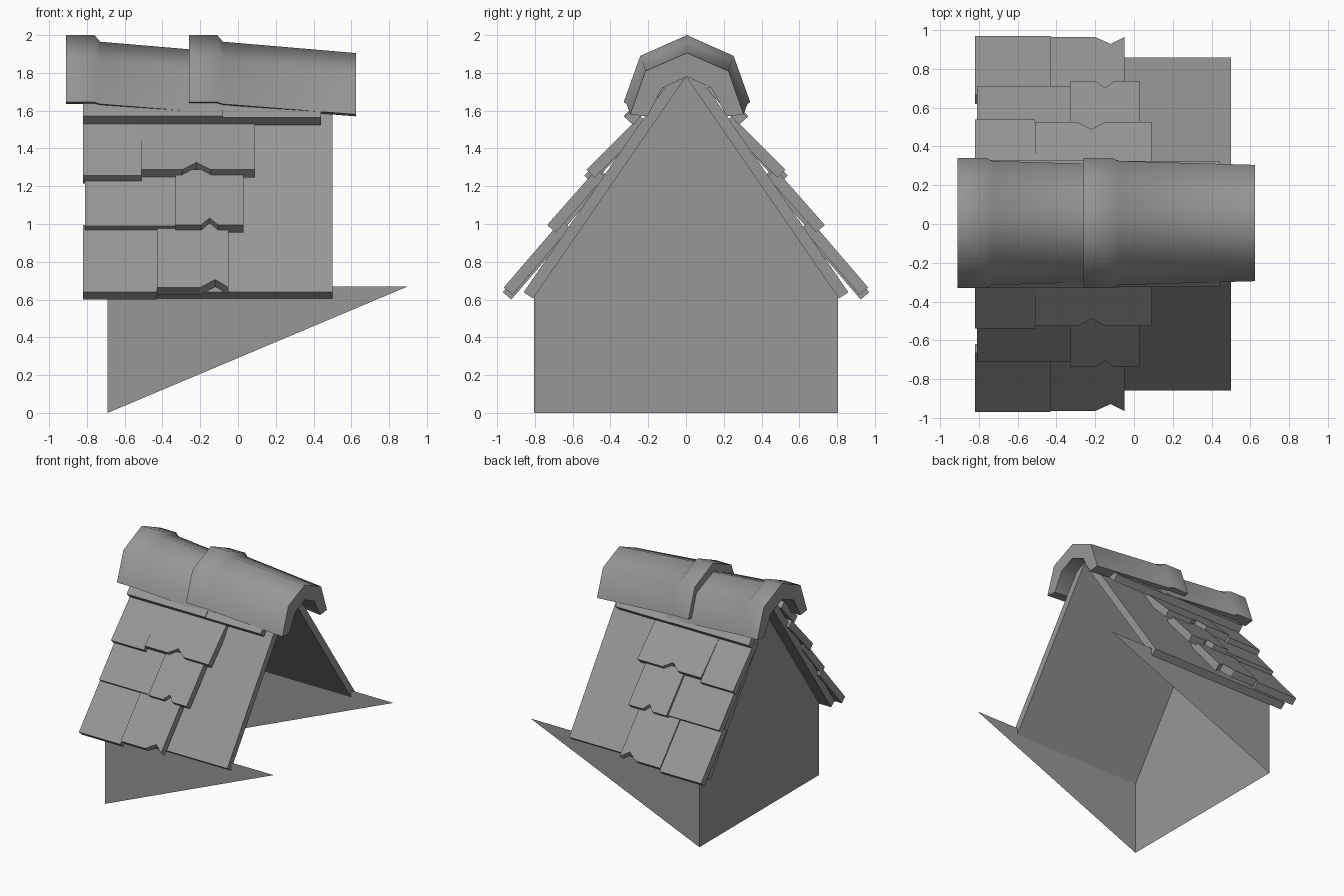
import bpy
import bmesh
import math
from mathutils import Vector

if "Cube" in bpy.data.objects:
    bpy.data.objects.remove(bpy.data.objects["Cube"], do_unlink=True)

# One plain grey for everything
grey = bpy.data.materials.new("stone grey")
grey.use_nodes = True
colour = (0.31, 0.31, 0.31, 1)
grey.diffuse_color = colour
grey.node_tree.nodes["Principled BSDF"].inputs["Base Color"].default_value = colour


def finish(name, bm, closed=True):
    if closed:
        bmesh.ops.recalc_face_normals(bm, faces=bm.faces)
    mesh = bpy.data.meshes.new(name)
    bm.to_mesh(mesh)
    bm.free()
    mesh.materials.append(grey)
    obj = bpy.data.objects.new(name, mesh)
    bpy.context.collection.objects.link(obj)
    return obj


def loft(bm, rings):
    """Skin closed rings of points and cap both ends."""
    loops = [[bm.verts.new(p) for p in ring] for ring in rings]
    n = len(loops[0])
    for a, b in zip(loops, loops[1:]):
        for i in range(n):
            j = (i + 1) % n
            bm.faces.new((a[i], a[j], b[j], b[i]))
    bm.faces.new(loops[0])
    bm.faces.new(loops[-1])


def sloped_plate(name, side, x0, x1, low, high, thick, notch=None):
    """Plate on the roof slope; low and high are (y, z) on its underside."""
    low, high = Vector((0, *low)), Vector((0, *high))
    run = high - low
    up = run.normalized()
    out = Vector((0, up.z, -up.y)) * thick
    outline = [(x0, 0)]
    if notch:
        centre, half, depth = notch
        outline += [(centre - half, 0), (centre, depth), (min(centre + half, x1), 0)]
    if outline[-1][0] < x1 - 0.01:
        outline.append((x1, 0))
    outline += [(x1, run.length), (x0, run.length)]
    flip = Vector((1, side, 1))
    under = [low + up * s + Vector((x, 0, 0)) for x, s in outline]
    bm = bmesh.new()
    loft(bm, [[p * flip for p in under], [(p + out) * flip for p in under]])
    return finish(name, bm)


# Thin gable wall and the two tapering cheek walls, open below and behind
bm = bmesh.new()
left, right = 0.805, -0.805
foot, eave = {}, {}
for y in (left, right):
    foot[y] = bm.verts.new((-0.69, y, 0))
    eave[y] = bm.verts.new((-0.69, y, 0.67))
    tip = bm.verts.new((0.9, y, 0.67))
    bm.faces.new((foot[y], eave[y], tip) if y > 0 else (foot[y], tip, eave[y]))
peak = bm.verts.new((-0.69, 0, 1.78))
bm.faces.new((foot[left], foot[right], eave[right], peak, eave[left]))
finish("walls", bm, closed=False)

# Shingles: row, x start, x end, low point, high point, notch
shingles = [
    ("bottom_plain", -0.82, -0.43, (0.925, 0.60), (0.62, 0.955), None),
    ("bottom_notched", -0.43, -0.05, (0.919, 0.625), (0.614, 0.98), (-0.12, 0.08, 0.055)),
    ("second_plain", -0.81, -0.33, (0.665, 0.95), (0.41, 1.25), None),
    ("second_notched", -0.33, 0.03, (0.69, 0.955), (0.43, 1.25), (-0.15, 0.045, 0.05)),
    ("third_plain", -0.82, -0.51, (0.495, 1.215), (0.21, 1.52), None),
    ("third_notched", -0.51, 0.09, (0.485, 1.245), (0.20, 1.53), (-0.22, 0.075, 0.055)),
    ("top_long", -0.82, -0.08, (0.285, 1.53), (0.11, 1.72), None),
    ("top_short", -0.08, 0.44, (0.28, 1.525), (0.11, 1.715), None),
]
for side, label in ((-1, "right"), (1, "left")):
    sloped_plate(f"roof_board_{label}", side, -0.80, 0.50, (0.81, 0.605), (0.0, 1.78), 0.06)
    for name, x0, x1, low, high, notch in shingles:
        sloped_plate(f"shingle_{name}_{label}", side, x0, x1, low, high, 0.06, notch)

# Ridge tiles: a collar, then a barrel that tapers away from it
collar = [(0.335, 1.645), (0.247, 1.89), (0, 2.0), (0, 1.865), (0.155, 1.80), (0.245, 1.635)]
barrel = [(0.32, 1.635), (0.237, 1.867), (0, 1.965), (0, 1.84), (0.145, 1.78), (0.23, 1.625)]
end = [(0.30, 1.58), (0.22, 1.81), (0, 1.905), (0, 1.78), (0.13, 1.72), (0.21, 1.57)]


def ridge_ring(x, half):
    shoulder, mirror = half[:3], half[3:]
    outer = shoulder + [(-y, z) for y, z in reversed(shoulder[:2])]
    inner = [(-y, z) for y, z in reversed(mirror[1:])] + mirror
    return [(x, y + 0.005, z) for y, z in outer + inner]


for name, x in (("ridge_tile_front", -0.91), ("ridge_tile_back", -0.26)):
    bm = bmesh.new()
    loft(bm, [ridge_ring(x, collar), ridge_ring(x + 0.15, collar),
              ridge_ring(x + 0.18, barrel), ridge_ring(x + 0.885, end)])
    obj = finish(name, bm)
    bpy.ops.object.select_all(action="DESELECT")
    obj.select_set(True)
    bpy.context.view_layer.objects.active = obj
    bpy.ops.object.shade_smooth_by_angle(angle=math.radians(49))
